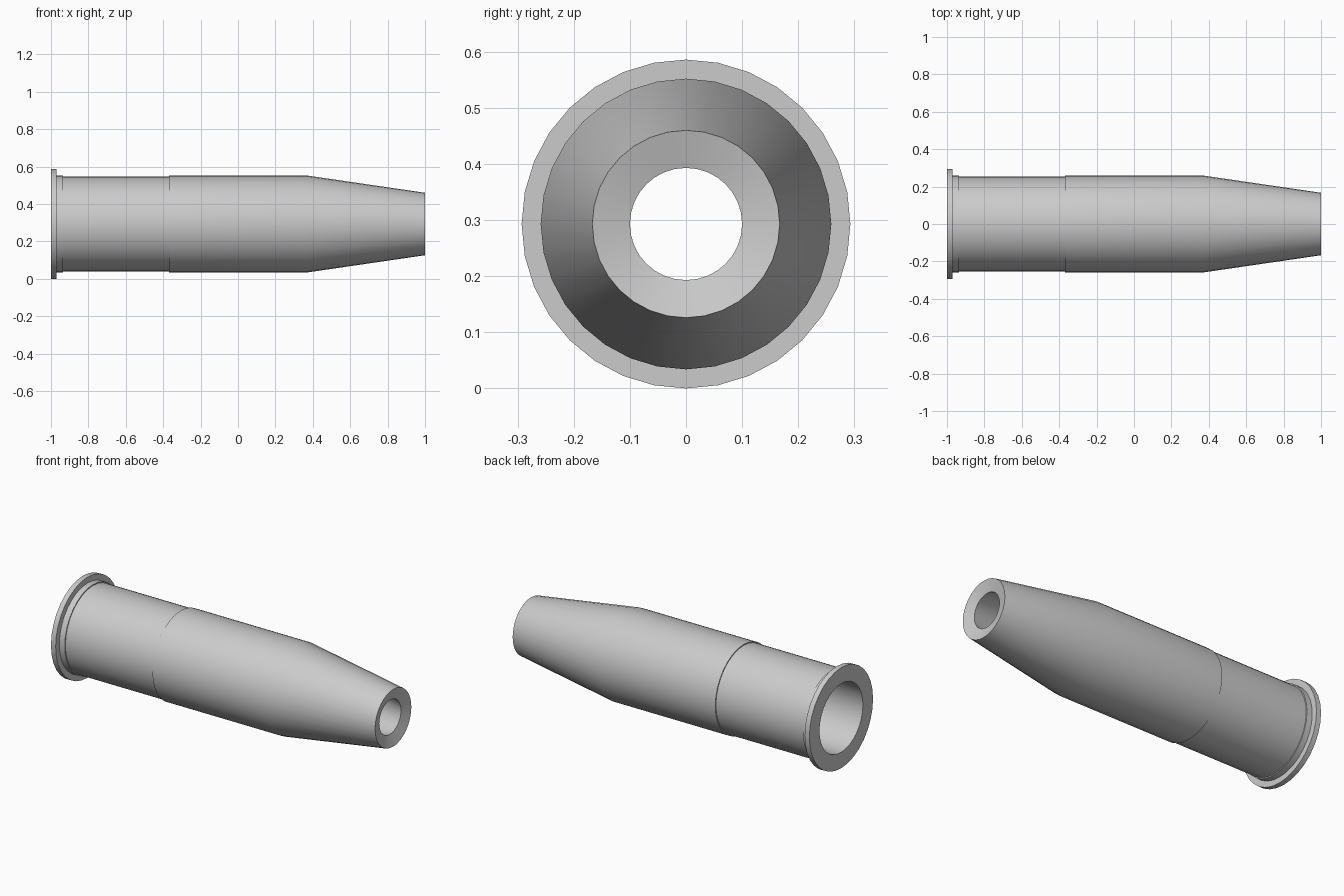
import bpy
import bmesh
import math

if "Cube" in bpy.data.objects:
    bpy.data.objects.remove(bpy.data.objects["Cube"])

SEGMENTS = 32
FLANGE_RADIUS = 0.293

# Single plain grey finish
grey = bpy.data.materials.new("plain_grey")
grey.use_nodes = True
colour = (0.6, 0.6, 0.6, 1)
grey.diffuse_color = colour
grey.node_tree.nodes["Principled BSDF"].inputs["Base Color"].default_value = colour


def lathe(name, profile):
    """Revolve a closed (x, radius) profile around the lengthwise axis."""
    bm = bmesh.new()
    rings = []
    for x, r in profile:
        angles = [math.tau * i / SEGMENTS for i in range(SEGMENTS)]
        rings.append([bm.verts.new((x, r * math.cos(a), r * math.sin(a))) for a in angles])
    for k, ring in enumerate(rings):
        following = rings[(k + 1) % len(rings)]
        for i in range(SEGMENTS):
            j = (i + 1) % SEGMENTS
            bm.faces.new((ring[i], ring[j], following[j], following[i]))
    bmesh.ops.recalc_face_normals(bm, faces=bm.faces[:])
    mesh = bpy.data.meshes.new(name)
    bm.to_mesh(mesh)
    bm.free()
    mesh.materials.append(grey)
    obj = bpy.data.objects.new(name, mesh)
    bpy.context.collection.objects.link(obj)
    return obj


# Outer wall: rear flange, collar, recessed sleeve, main body, tapered nose
outer = [
    (-1.0, FLANGE_RADIUS), (-0.97, FLANGE_RADIUS),
    (-0.97, 0.259), (-0.935, 0.259),
    (-0.935, 0.253), (-0.37, 0.253),
    (-0.37, 0.259), (0.37, 0.259),
    (1.0, 0.167),
]
# Bore: dished front lip, narrowing throat, straight rear section
bore = [(0.98, 0.1), (0.37, 0.2), (-1.0, 0.2)]

tube = lathe("hollow_tapered_tube", outer + bore)
tube.location.z = FLANGE_RADIUS

# Smooth round walls with crisp steps and rims
bpy.ops.object.select_all(action="DESELECT")
tube.select_set(True)
bpy.context.view_layer.objects.active = tube
bpy.ops.object.shade_smooth_by_angle(angle=math.radians(30))
